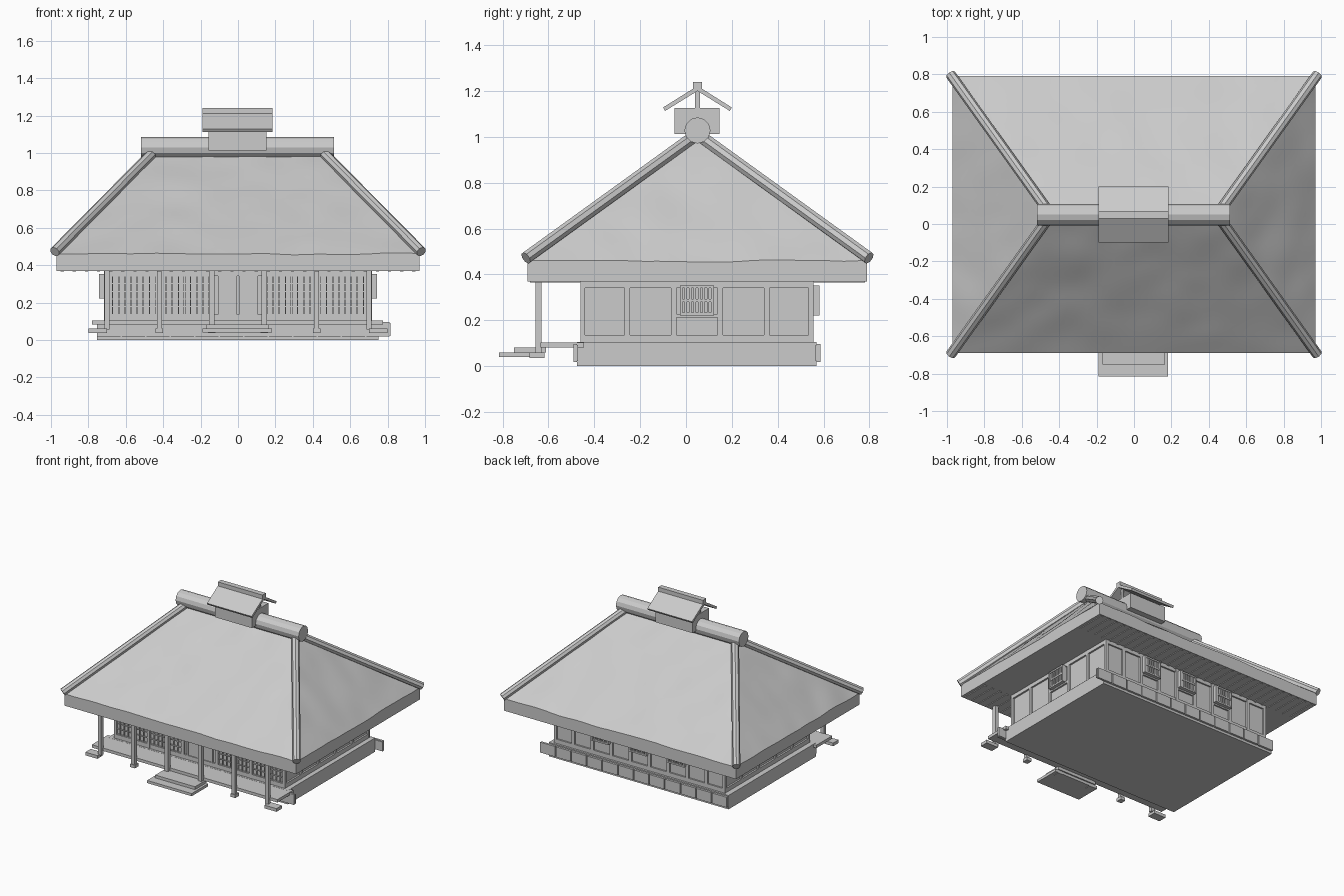
import bpy, bmesh, math
from mathutils import Matrix, Vector, noise

cube = bpy.data.objects.get("Cube")
if cube:
    bpy.data.objects.remove(cube, do_unlink=True)

grey = bpy.data.materials.new("plain_grey")
grey.use_nodes = True
colour = (0.6, 0.6, 0.6, 1)
grey.diffuse_color = colour
grey.node_tree.nodes["Principled BSDF"].inputs["Base Color"].default_value = colour


def finish(name, bm, matrix=Matrix()):
    bmesh.ops.recalc_face_normals(bm, faces=bm.faces)
    mesh = bpy.data.meshes.new(name)
    bm.to_mesh(mesh)
    bm.free()
    mesh.transform(matrix)
    mesh.materials.append(grey)
    obj = bpy.data.objects.new(name, mesh)
    bpy.context.collection.objects.link(obj)
    return obj


def add_box(bm, x, y, z):
    """Add a box given its (low, high) extents on each axis."""
    size = [b - a for a, b in (x, y, z)]
    mid = [(a + b) / 2 for a, b in (x, y, z)]
    bmesh.ops.create_cube(bm, size=1, matrix=Matrix.Translation(mid) @ Matrix.Diagonal((*size, 1)))


def box(name, x, y, z):
    bm = bmesh.new()
    add_box(bm, x, y, z)
    return finish(name, bm)


def pole(name, start, end, radius, sides):
    start, end = Vector(start), Vector(end)
    axis = end - start
    bm = bmesh.new()
    bmesh.ops.create_cone(bm, cap_ends=True, segments=sides, radius1=radius, radius2=radius, depth=axis.length)
    turn = axis.to_track_quat('Z', 'Y').to_matrix().to_4x4()
    return finish(name, bm, Matrix.Translation((start + end) / 2) @ turn)


def smooth(obj, degrees):
    bpy.ops.object.select_all(action='DESELECT')
    obj.select_set(True)
    bpy.context.view_layer.objects.active = obj
    bpy.ops.object.shade_smooth_by_angle(angle=math.radians(degrees))


MID = 0.05            # depth of the ridge line
WALL_W, WALL_D = 0.715, 0.507
FLOOR, EAVE = 0.105, 0.37

# Foundation and house core
box("foundation", (-0.755, 0.75), (-0.475, 0.57), (0, FLOOR))
box("wall_core", (-0.702, 0.702), (-0.447, 0.543), (0.1, EAVE + 0.02))


# Walls: local x runs along the wall, -y points outward
def add_window(bm, u, half):
    for side in (-1, 1):
        add_box(bm, (u + side * half - 0.006, u + side * half + 0.006), (-0.028, 0.01), (0.222, 0.352))
    for z in (0.222, 0.28, 0.34):
        add_box(bm, (u - half, u + half), (-0.026, 0.01), (z, z + 0.012))
    for i in range(1, 7):
        x = u - half + i * half * 2 / 7
        add_box(bm, (x - 0.005, x + 0.005), (-0.022, 0.01), (0.222, 0.352))


def wall(name, half, distance, angle, bays, windows):
    bm = bmesh.new()
    for z in ((FLOOR, 0.137), (0.342, EAVE + 0.01)):
        add_box(bm, (-half, half), (0, 0.02), z)
    step = 2 * half / bays
    for i in range(bays + 1):
        u = -half + i * step
        add_box(bm, (max(u - 0.012, -half), min(u + 0.012, half)), (-0.001, 0.02), (FLOOR, EAVE))
    for i in windows:
        u = -half + (i + 0.5) * step
        add_box(bm, (u - step / 2, u + step / 2), (0, 0.02), (0.212, 0.228))
        add_window(bm, u, min(0.068, step * 0.42))
    place = Matrix.Translation((0, 0.0475, 0)) @ Matrix.Rotation(math.radians(angle), 4, 'Z')
    return finish(name, bm, place @ Matrix.Translation((0, -distance, 0)))


wall("wall_front_frame", WALL_W, WALL_D, 0, 5, ())
wall("wall_left_frame", WALL_D, WALL_W, 90, 5, (2,))
wall("wall_back_frame", WALL_W, WALL_D, 180, 9, (2, 4, 6))
wall("wall_right_frame", WALL_D, WALL_W, -90, 5, (2,))

# Sliding screens with lattice on the front, plain double door in the middle
bay = 2 * WALL_W / 5
for i in (-2, -1, 1, 2):
    bm = bmesh.new()
    low, high = i * bay - bay / 2 + 0.012, i * bay + bay / 2 - 0.012
    for k in range(9):
        x = low + (high - low) * k / 8
        w = 0.006 if k == 4 else 0.003
        add_box(bm, (x - w, x + w), (-0.456, -0.44), (0.13, 0.345))
    for k in range(6):
        z = 0.137 + k * 0.041
        add_box(bm, (low, high), (-0.455, -0.44), (z - 0.003, z + 0.003))
    finish("lattice_screen", bm)
for side in (-1, 1):
    bm = bmesh.new()
    for x in (0.006, 0.096):
        a, b = sorted((side * x, side * (x + 0.012)))
        add_box(bm, (a, b), (-0.459, -0.44), (0.13, 0.345))
    a, b = sorted((side * 0.1, side * 0.01))
    add_box(bm, (a, b), (-0.452, -0.44), (0.13, 0.345))
    finish("door_panel", bm)

# Skirting boards under the front and back walls
for name, y, out in (("front_skirting", -0.475, -1), ("back_skirting", 0.57, 1)):
    bm = bmesh.new()
    add_box(bm, (-0.755, 0.815), sorted((y - out * 0.005, y + out * 0.008)), (0.022, 0.092))
    width = 1.57 / 12
    for i in range(12):
        x = -0.755 + i * width
        add_box(bm, (x + 0.004, x + width - 0.004), sorted((y, y + out * 0.016)), (0.018, 0.096))
    finish(name, bm)

# Veranda, posts, footing stones and steps
box("veranda_floor", (-0.78, 0.775), (-0.635, -0.445), (0.082, 0.104))
for i in range(6):
    x = -0.7 + i * 0.28
    box("veranda_post", (x - 0.014, x + 0.014), (-0.657, -0.629), (0.055, EAVE + 0.02))
    w = 0.05 if i in (0, 5) else 0.02
    x += {0: -0.05, 5: 0.05}.get(i, 0)
    box("footing_stone", (x - w, x + w), (-0.682 if w > 0.03 else -0.662, -0.618), (0.036, 0.06))
box("lower_step", (-0.19, 0.183), (-0.815, -0.62), (0.04, 0.06))
box("upper_step", (-0.168, 0.165), (-0.75, -0.61), (0.06, 0.082))

# Thatched hip roof with gently uneven slopes
EX, EY0, EY1, RX = 0.97, -0.69, 0.79, 0.445
bm = bmesh.new()
corners = ((-EX, EY0), (EX, EY0), (EX, EY1), (-EX, EY1))
lower = [bm.verts.new((x, y, EAVE)) for x, y in corners]
upper = [bm.verts.new((x, y, 0.46)) for x, y in corners]
left, right = bm.verts.new((-RX, MID, 1.0)), bm.verts.new((RX, MID, 1.0))
bm.faces.new(lower)
for i in range(4):
    j = (i + 1) % 4
    bm.faces.new((lower[i], lower[j], upper[j], upper[i]))
slopes = [bm.faces.new((upper[0], upper[1], right, left)), bm.faces.new((upper[1], upper[2], right)),
          bm.faces.new((upper[2], upper[3], left, right)), bm.faces.new((upper[3], upper[0], left))]
edges = list({e for f in slopes for e in f.edges})
bmesh.ops.subdivide_edges(bm, edges=edges, cuts=28, use_grid_fill=True)
for v in bm.verts:
    if v.co.z > 0.4:
        streak = Vector((v.co.x * 5 - v.co.y * 3, v.co.y * 5 + v.co.x * 2, v.co.z * 3))
        v.co.z += 0.009 * noise.noise(streak)
bmesh.ops.triangulate(bm, faces=[f for f in bm.faces if len(f.verts) > 4])
smooth(finish("thatched_roof", bm), 25)

# Shallow rafters under the eaves
bm = bmesh.new()
for i in range(30):
    x = -0.94 + i * 1.88 / 29
    for y in ((EY0 + 0.01, -0.46), (0.555, EY1 - 0.01)):
        add_box(bm, (x - 0.009, x + 0.009), y, (EAVE - 0.005, EAVE + 0.01))
finish("eave_rafters", bm)

# Hip poles and ridge log
for x in (-1, 1):
    for y, end in ((EY0, "front"), (EY1, "back")):
        away = -0.008 if end == "front" else 0.008
        pole(end + "_hip_pole", (x * 0.98, y + away, 0.472), (x * RX, MID, 1.012), 0.028, 8)
ridge = pole("ridge_log", (-0.518, MID, 1.028), (0.512, MID, 1.028), 0.057, 12)

# Smoke vent with its own little gable roof
box("vent_box", (-0.157, 0.152), (-0.05, 0.146), (1.012, 1.126))
for side, name in ((-1, "vent_roof_front"), (1, "vent_roof_back")):
    bm = bmesh.new()
    profile = ((0, 1.222), (0.15, 1.128), (0.141, 1.113), (0, 1.2))
    ring = [bm.verts.new((-0.19, MID + side * y, z)) for y, z in profile]
    face = bm.faces.new(ring)
    moved = bmesh.ops.extrude_face_region(bm, geom=[face])["geom"]
    bmesh.ops.translate(bm, vec=(0.374, 0, 0), verts=[g for g in moved if isinstance(g, bmesh.types.BMVert)])
    finish(name, bm)
box("vent_ridge_cap", (-0.19, 0.184), (MID - 0.02, MID + 0.02), (1.205, 1.24))
bm = bmesh.new()
for x in (-0.155, 0.138):
    add_box(bm, (x, x + 0.012), (MID - 0.01, MID + 0.01), (1.12, 1.21))
finish("vent_roof_supports", bm)
